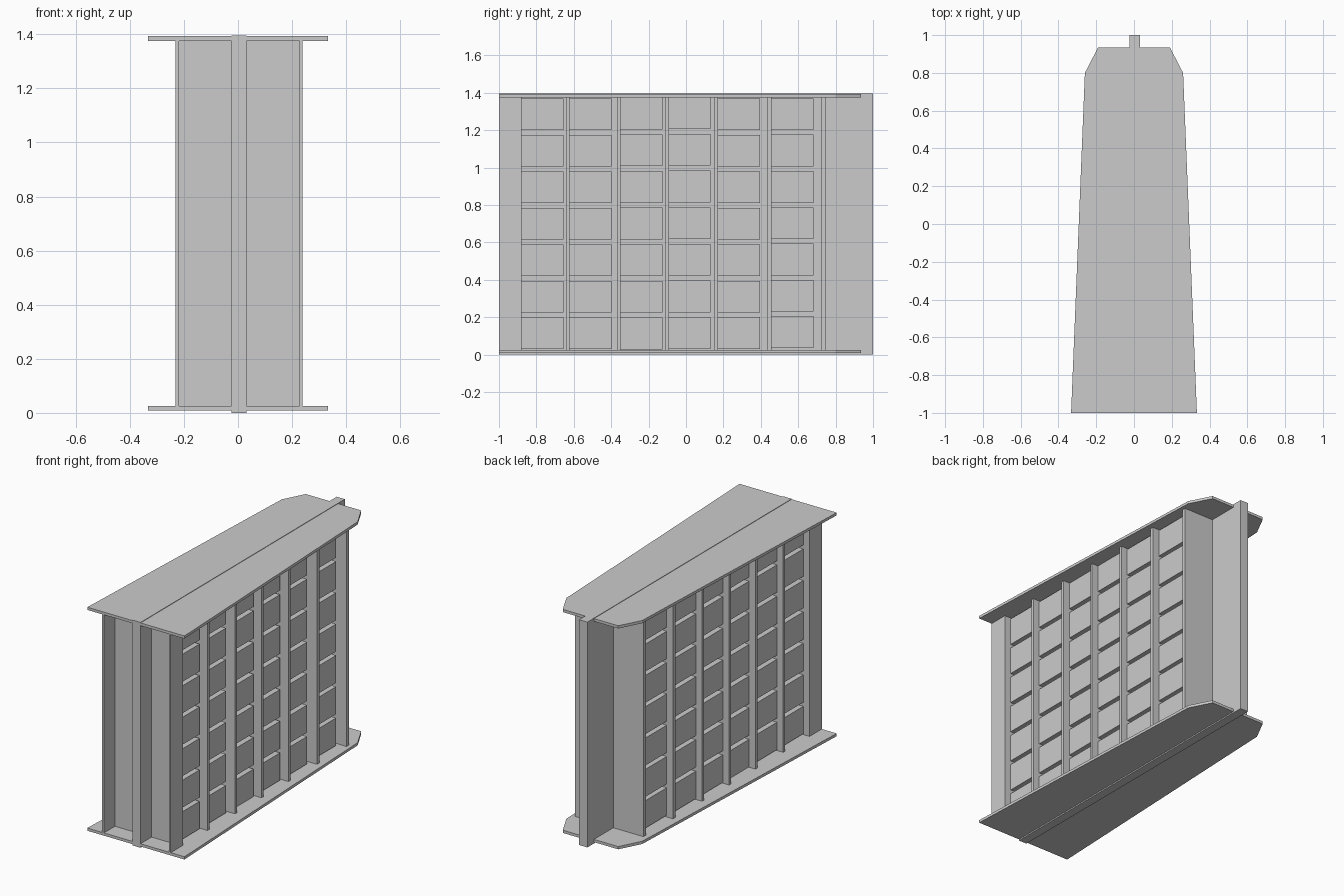
import bpy, bmesh

cube = bpy.data.objects.get("Cube")
if cube:
    bpy.data.objects.remove(cube, do_unlink=True)

grey = bpy.data.materials.new("plain_grey")
grey.use_nodes = True
GREY = (0.6, 0.6, 0.6, 1.0)
grey.diffuse_color = GREY
grey.node_tree.nodes["Principled BSDF"].inputs["Base Color"].default_value = GREY


def prism(name, outline, z0, z1):
    """Extrude a flat outline upwards from z0 to z1."""
    bm = bmesh.new()
    face = bm.faces.new([bm.verts.new((x, y, z0)) for x, y in outline])
    top = bmesh.ops.extrude_face_region(bm, geom=[face])["geom"]
    bmesh.ops.translate(bm, vec=(0, 0, z1 - z0),
                        verts=[v for v in top if isinstance(v, bmesh.types.BMVert)])
    bmesh.ops.recalc_face_normals(bm, faces=bm.faces)
    mesh = bpy.data.meshes.new(name)
    bm.to_mesh(mesh)
    bm.free()
    mesh.materials.append(grey)
    obj = bpy.data.objects.new(name, mesh)
    bpy.context.collection.objects.link(obj)
    return obj


def box(name, x, y, z):
    return prism(name, [(x[0], y[0]), (x[1], y[0]), (x[1], y[1]), (x[0], y[1])], *z)


CX = 0.004                      # centre line of the rack
SPINE = 0.028                   # half thickness of the spine
OUTER, INNER = 0.235, 0.223     # outer and inner faces of the side walls
BOX_FACE = 0.192                # outer face of the compartments
FLOOR, CEILING = 0.025, 1.376

# Tapered base and top plates with clipped back corners
half = [(0.333, -1.0), (0.26, 0.80), (0.19, 0.935)]
outline = half + [(-x, y) for x, y in reversed(half)]
prism("base_plate", outline, 0.008, FLOOR)
prism("top_plate", outline, CEILING, 1.393)

# Central spine through both plates, projecting at the back
box("spine", (CX - SPINE, CX + SPINE), (-1.0, 1.0), (0.0, 1.396))

# Dividers across the rack
dividers = [(-0.892, -0.88), (-0.64, -0.622), (-0.37, -0.35), (-0.11, -0.092),
            (0.153, 0.172), (0.433, 0.457), (0.722, 0.746)]
# Base height of the first compartment and the step between them, per column
columns = [(0.030, 0.195), (0.030, 0.195), (0.028, 0.196),
           (0.030, 0.196), (0.030, 0.195), (0.036, 0.194)]

for side, sign in (("left", 1), ("right", -1)):
    def span(a, b):
        return tuple(sorted((CX + sign * a, CX + sign * b)))

    # Thin wall framing the open front bay
    box(f"{side}_front_wall", span(INNER, OUTER), (-1.0, -0.88), (FLOOR, CEILING))

    for i, y in enumerate(dividers):
        box(f"{side}_divider_{i + 1}", span(SPINE, OUTER), y, (FLOOR, CEILING))

    # Seven stacked compartments in each column
    for c, (base, step) in enumerate(columns):
        y0 = dividers[c][1]
        for r in range(7):
            z = base + r * step
            box(f"{side}_compartment_{c + 1}_{r + 1}", span(SPINE, BOX_FACE),
                (y0, y0 + 0.224), (z, z + 0.17))
